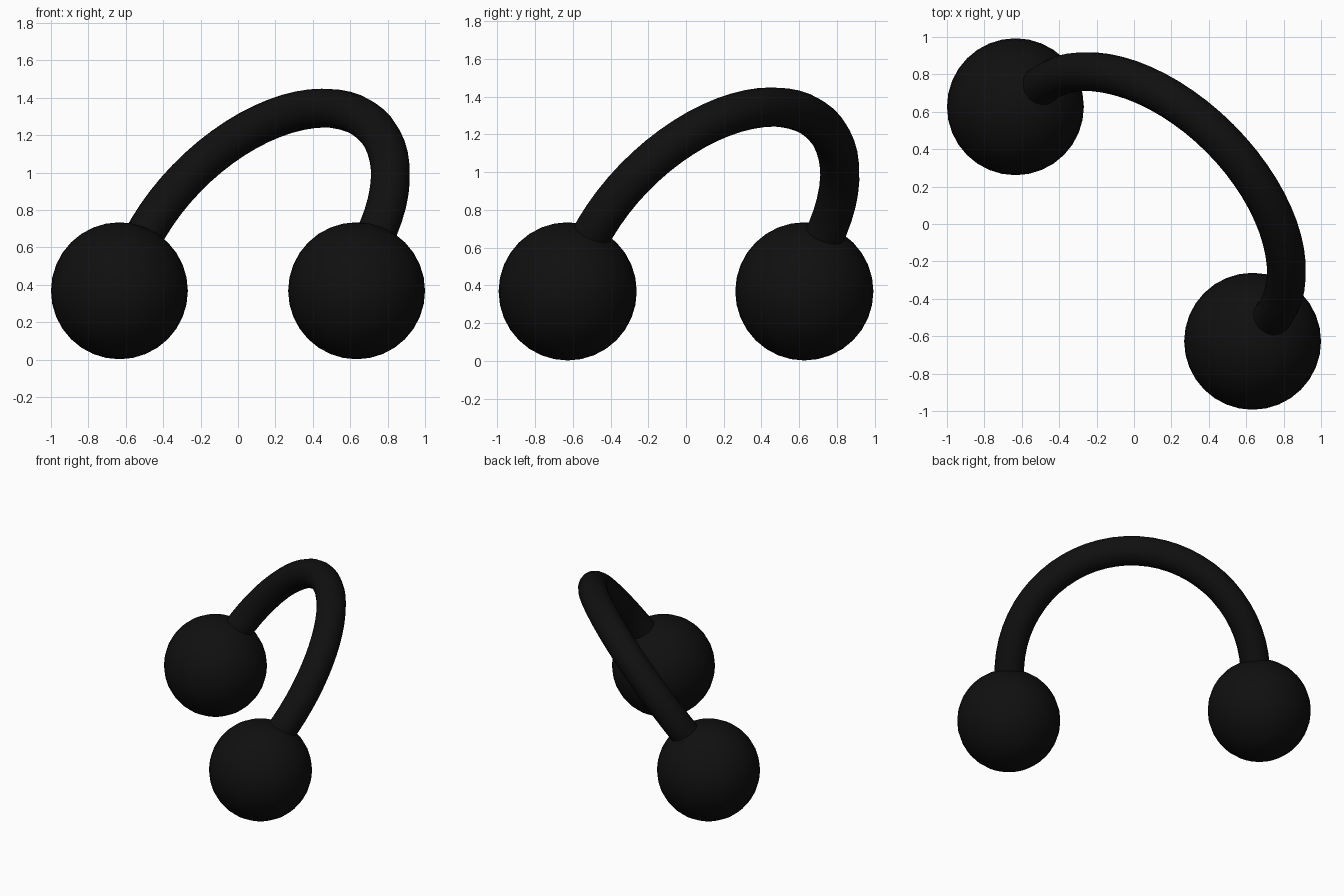
import bpy
import math
from mathutils import Vector

if "Cube" in bpy.data.objects:
    bpy.data.objects.remove(bpy.data.objects["Cube"])

black = bpy.data.materials.new("black")
black.diffuse_color = (0.005, 0.005, 0.005, 1)
black.use_nodes = True
black.node_tree.nodes["Principled BSDF"].inputs["Base Color"].default_value = black.diffuse_color


def finish(obj, name):
    obj.name = name
    obj.data.materials.clear()
    obj.data.materials.append(black)
    bpy.ops.object.shade_smooth_by_angle(angle=math.radians(40))


# End balls, on opposite corners of the diagonal
for name, side in (("left_ball", -1), ("right_ball", 1)):
    bpy.ops.mesh.primitive_uv_sphere_add(
        segments=32, ring_count=16, radius=0.366,
        location=(0.634 * side, -0.627 * side, 0.368))
    finish(bpy.context.object, name)

# Leaning half-ring bar: arc in the plane of the diagonal and a tilted up axis
lean = math.asin(0.58)
across = Vector((1, -1, 0)).normalized()
up = Vector((1, 1, 0)).normalized() * math.sin(lean) + Vector((0, 0, math.cos(lean)))
centre = Vector((0.10, 0.10, 0.632))
radius = 0.875
steps = 32

curve = bpy.data.curves.new("curved_bar", "CURVE")
curve.dimensions = "3D"
curve.bevel_depth = 0.105
curve.bevel_resolution = 6
curve.use_fill_caps = True
path = curve.splines.new("POLY")
path.points.add(steps + 2)
pts = [centre + radius * (math.cos(a) * across + math.sin(a) * up)
       for a in (math.pi * i / steps for i in range(steps + 1))]
# Short straight ends sunk into the balls
pts = [pts[0] - up * 0.08] + pts + [pts[-1] - up * 0.08]
for point, co in zip(path.points, pts):
    point.co = (*co, 1)

bar = bpy.data.objects.new("curved_bar", curve)
bpy.context.collection.objects.link(bar)
bpy.ops.object.select_all(action="DESELECT")
bar.select_set(True)
bpy.context.view_layer.objects.active = bar
bpy.ops.object.convert(target="MESH")
finish(bpy.context.object, "curved_bar")
